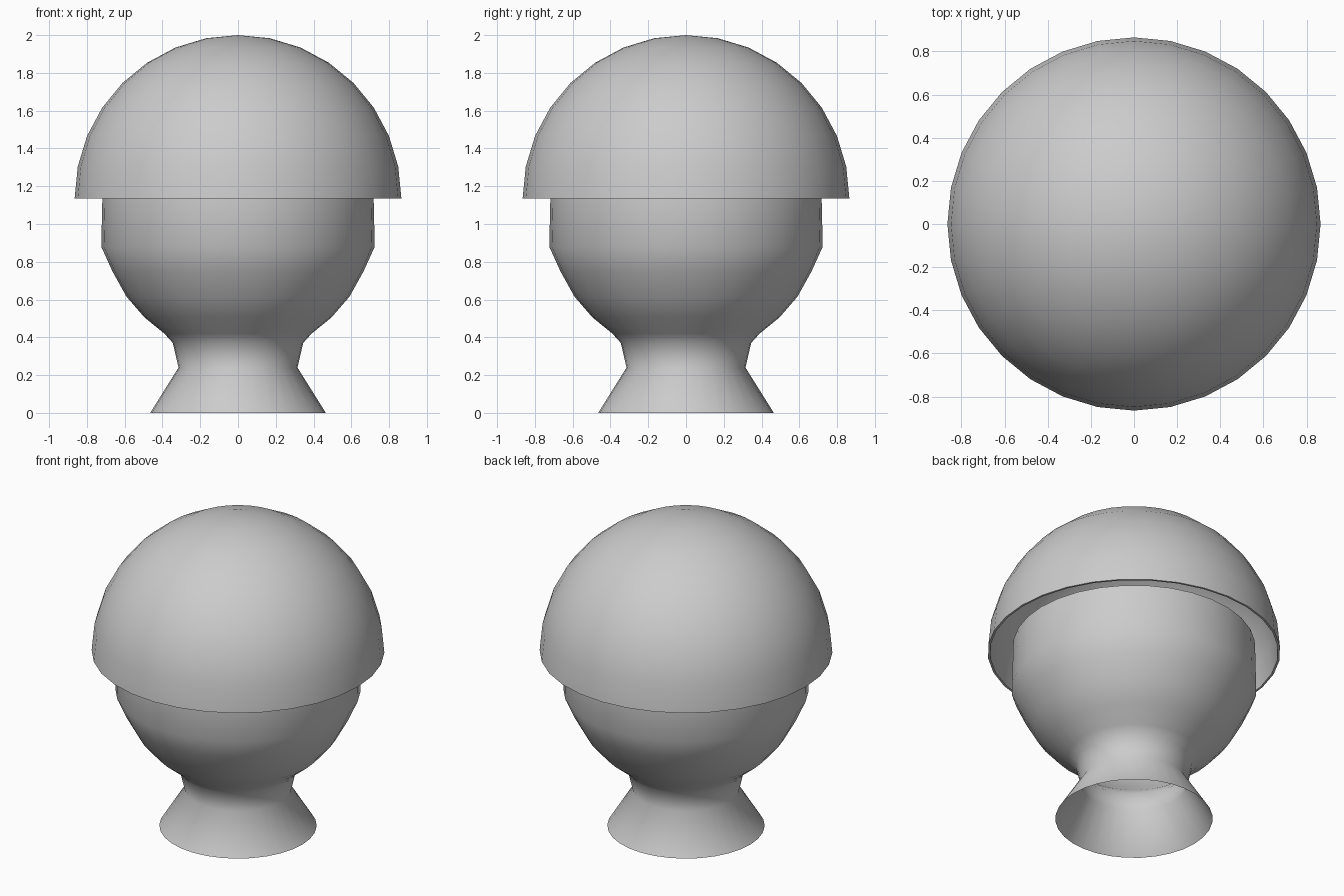
import bpy, bmesh, math

if "Cube" in bpy.data.objects:
    bpy.data.objects.remove(bpy.data.objects["Cube"])

SEGMENTS = 32


def lathe(name, profile):
    """Spin an (r, z) profile around the z axis into one smooth object."""
    bm = bmesh.new()
    verts = [bm.verts.new((r, 0, z)) for r, z in profile]
    edges = [bm.edges.new(pair) for pair in zip(verts, verts[1:])]
    bmesh.ops.spin(bm, geom=verts + edges, cent=(0, 0, 0), axis=(0, 0, 1),
                   angle=math.tau, steps=SEGMENTS)
    bmesh.ops.remove_doubles(bm, verts=bm.verts, dist=0.0005)
    bmesh.ops.recalc_face_normals(bm, faces=bm.faces)
    mesh = bpy.data.meshes.new(name)
    bm.to_mesh(mesh)
    bm.free()
    obj = bpy.data.objects.new(name, mesh)
    bpy.context.collection.objects.link(obj)
    bpy.ops.object.select_all(action='DESELECT')
    obj.select_set(True)
    bpy.context.view_layer.objects.active = obj
    bpy.ops.object.shade_smooth_by_angle(angle=math.radians(65))
    return obj


def arc(radius, steps=8):
    """Quarter circle from the rim (z = 1.135) up to the axis."""
    return [(radius * math.cos(i * math.pi / 2 / steps),
             1.135 + radius * math.sin(i * math.pi / 2 / steps))
            for i in range(steps + 1)]


# Hollow flared foot, neck and open bowl
lathe("bowl_and_foot", [
    (0.465, 0), (0.315, 0.24), (0.345, 0.37), (0.39, 0.42), (0.495, 0.505),
    (0.59, 0.615), (0.665, 0.75), (0.724, 0.88), (0.718, 1.14), (0.715, 1.18)])

# Hollow domed lid: thin shell, outer and inner surface joined at the rim
lathe("dome_lid", arc(0.865)[::-1] + arc(0.852))
